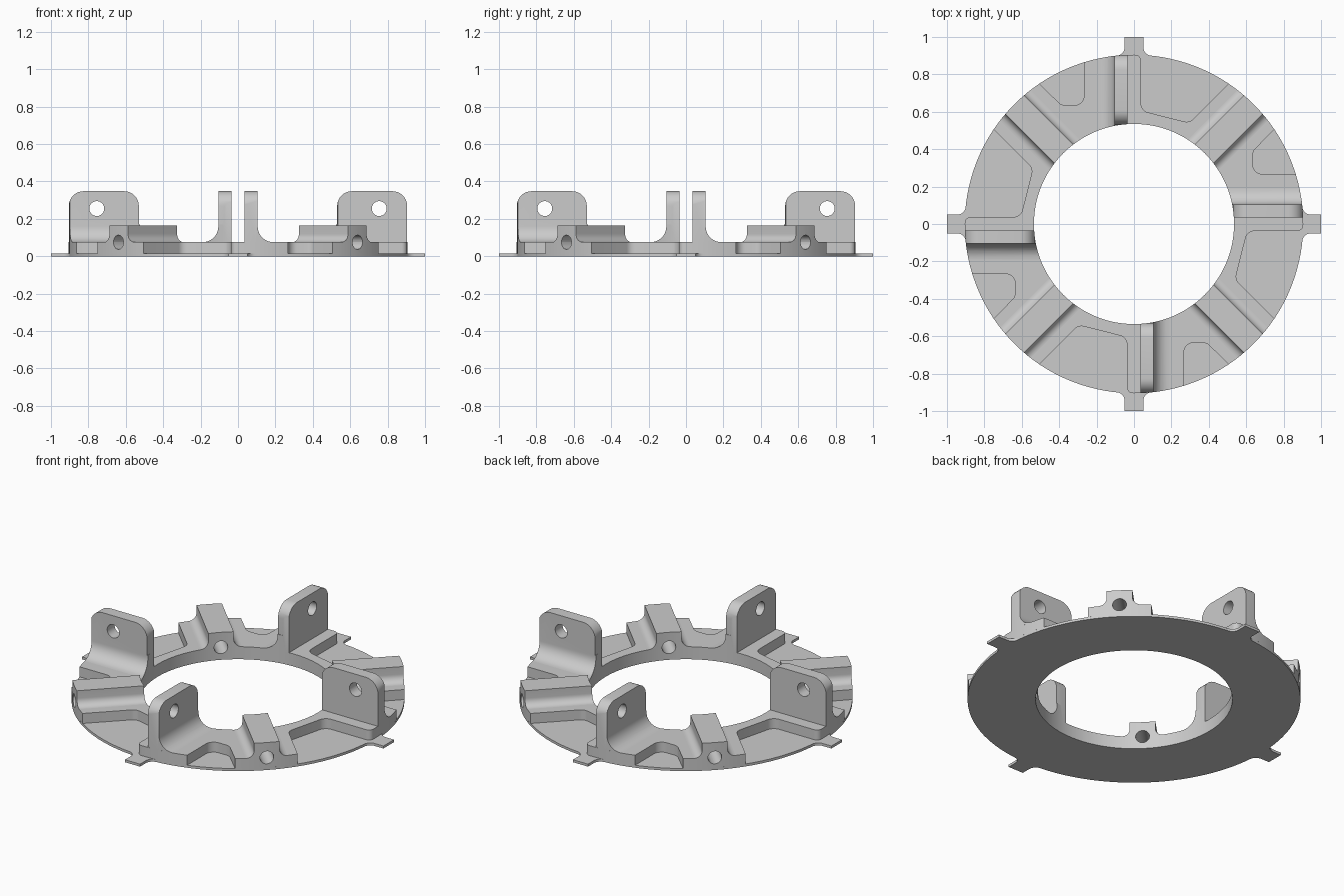
import bpy, bmesh
from math import sin, cos, tan, radians, pi
from mathutils import Vector, Matrix

if "Cube" in bpy.data.objects:
    bpy.data.objects.remove(bpy.data.objects["Cube"], do_unlink=True)

R_IN, R_OUT = 0.535, 0.905
Z_PLATE, Z_BODY, Z_BLOCK, Z_LUG = 0.015, 0.075, 0.165, 0.348
STAND = Matrix.Rotation(pi / 2, 4, 'X')              # drawing plane -> xz, depth toward -y
SIDE = Matrix.Rotation(pi / 2, 4, 'Z') @ STAND       # drawing plane -> yz, depth toward +x

metal = bpy.data.materials.new("grey metal")
metal.use_nodes = True
metal.diffuse_color = (0.6, 0.6, 0.6, 1)
metal.node_tree.nodes["Principled BSDF"].inputs["Base Color"].default_value = metal.diffuse_color


def arc(a0, a1, r=R_OUT, centre=(0, 0), step=3):
    """Points along an arc, both ends included."""
    n = max(1, round(abs(a1 - a0) / step))
    angles = [radians(a0 + (a1 - a0) * i / n) for i in range(n + 1)]
    return [(centre[0] + r * cos(a), centre[1] + r * sin(a)) for a in angles]


def circle(r, centre=(0, 0), step=3):
    return arc(0, 360, r, centre, step)[:-1]


def rounded(points):
    """Replace each corner (x, y, radius) by a tangent arc."""
    out = []
    for i, p in enumerate(points):
        v = Vector(p[:2])
        if len(p) == 2:
            out.append(v)
            continue
        a = (Vector(points[i - 1][:2]) - v).normalized()
        b = (Vector(points[(i + 1) % len(points)][:2]) - v).normalized()
        half = a.angle(b) / 2
        centre = v + (a + b).normalized() * p[2] / sin(half)
        t = p[2] / tan(half)
        start, end = v + a * t - centre, v + b * t - centre
        out += [centre + start.slerp(end, k / 8).normalized() * p[2] for k in range(9)]
    return out


def four_times(quarter):
    """Repeat a quarter outline around z."""
    turns = [Matrix.Rotation(k * pi / 2, 2) for k in range(4)]
    return [m @ Vector(p) for m in turns for p in quarter]


def prism(name, loops, low, high, matrix=Matrix()):
    """Extrude an outline, with optional holes, and place it."""
    bm = bmesh.new()
    for loop in loops:
        vs = [bm.verts.new((p[0], p[1], low)) for p in loop]
        for i, v in enumerate(vs):
            bm.edges.new((vs[i - 1], v))
    bmesh.ops.remove_doubles(bm, verts=bm.verts, dist=1e-5)
    bmesh.ops.triangle_fill(bm, use_beauty=True, edges=bm.edges[:])
    ext = bmesh.ops.extrude_face_region(bm, geom=bm.faces[:])["geom"]
    top = [g for g in ext if isinstance(g, bmesh.types.BMVert)]
    bmesh.ops.translate(bm, verts=top, vec=(0, 0, high - low))
    bmesh.ops.transform(bm, matrix=matrix, verts=bm.verts)
    bmesh.ops.recalc_face_normals(bm, faces=bm.faces)
    mesh = bpy.data.meshes.new(name)
    bm.to_mesh(mesh)
    bm.free()
    mesh.materials.append(metal)
    obj = bpy.data.objects.new(name, mesh)
    bpy.context.collection.objects.link(obj)
    return obj


def activate(obj):
    bpy.ops.object.select_all(action='DESELECT')
    obj.select_set(True)
    bpy.context.view_layer.objects.active = obj


def cut(obj, tool, operation):
    """Apply a boolean and discard its tool."""
    mod = obj.modifiers.new("cut", 'BOOLEAN')
    mod.object, mod.operation, mod.solver = tool, operation, 'EXACT'
    activate(obj)
    bpy.ops.object.modifier_apply(modifier=mod.name)
    bpy.data.objects.remove(tool, do_unlink=True)


def smooth(obj):
    activate(obj)
    bpy.ops.object.shade_smooth_by_angle(angle=radians(30))


def repeat(obj, first_angle):
    """Turn a part to its place and copy it around the ring."""
    smooth(obj)
    base = obj.name
    for k in range(4):
        part = obj if k == 0 else obj.copy()
        part.name = f"{base}_{k + 1}"
        if k:
            bpy.context.collection.objects.link(part)
        part.rotation_euler.z = radians(first_angle + 90 * k)


def annulus():
    return prism("ring_tool", [circle(R_OUT), circle(R_IN)], -0.1, 1)


def radial_hole(angle):
    turn = Matrix.Rotation(radians(angle), 4, 'Z')
    return prism("hole_tool", [circle(0.038, (0, Z_BODY), 15)], -1.2, 1.2, turn @ STAND)


# Thin base plate with four filleted tabs
tab = [(-0.05, -0.9037, 0.045), (-0.05, -1), (0.05, -1), (0.05, -0.9037, 0.045)]
quarter = rounded(arc(225, 263) + tab + arc(277, 315))
smooth(prism("base_plate", [four_times(quarter), circle(R_IN)], 0, Z_PLATE))

# Raised body, leaving a large and a small pocket in each quarter
large_pocket = [(-0.296, -0.541, 0.05), (-0.037, -0.606, 0.05), (-0.037, -0.904, 0.03)]
small_pocket = [(0.267, -0.635, 0.05), (0.388, -0.635, 0.05)]
quarter = rounded(arc(225, 236) + large_pocket + arc(270, 287.2)
                  + small_pocket + arc(304, 315))
body = prism("raised_body", [four_times(quarter), circle(R_IN)], Z_PLATE, Z_BODY)
for angle in (45, 135):
    cut(body, radial_hole(angle), 'DIFFERENCE')
smooth(body)

# Upright lugs with a filleted foot, rounded top and cross hole
x0, x1, f = 0.035, 0.105, 0.085
foot = arc(180, 270, f, (x1 + f, Z_BODY + f), 9)
lug = prism("lug", [[(x0, Z_BODY), (x0, 0.5), (x1, 0.5)] + foot], 0.45, 0.95, STAND)
outline = rounded([(-R_OUT, 0), (-R_OUT, Z_LUG, 0.08), (-0.53, Z_LUG, 0.08),
                   (-0.53, 0.17), (-0.4, 0.17), (-0.4, 0)])
cut(lug, prism("lug_tool", [outline, circle(0.04, (-0.755, 0.255), 12)], -1, 1, SIDE), 'INTERSECT')
cut(lug, annulus(), 'INTERSECT')
repeat(lug, 0)

# Diagonal clamp blocks with filleted feet and a radial hole
w, f = 0.07, 0.045
right_foot = arc(180, 270, f, (w + f, Z_BODY + f), 10)
left_foot = [(-x, z) for x, z in reversed(right_foot)]
block = prism("block", [left_foot + [(-w, Z_BLOCK), (w, Z_BLOCK)] + right_foot], 0.45, 0.95, STAND)
cut(block, annulus(), 'INTERSECT')
cut(block, radial_hole(0), 'DIFFERENCE')
repeat(block, 45)
